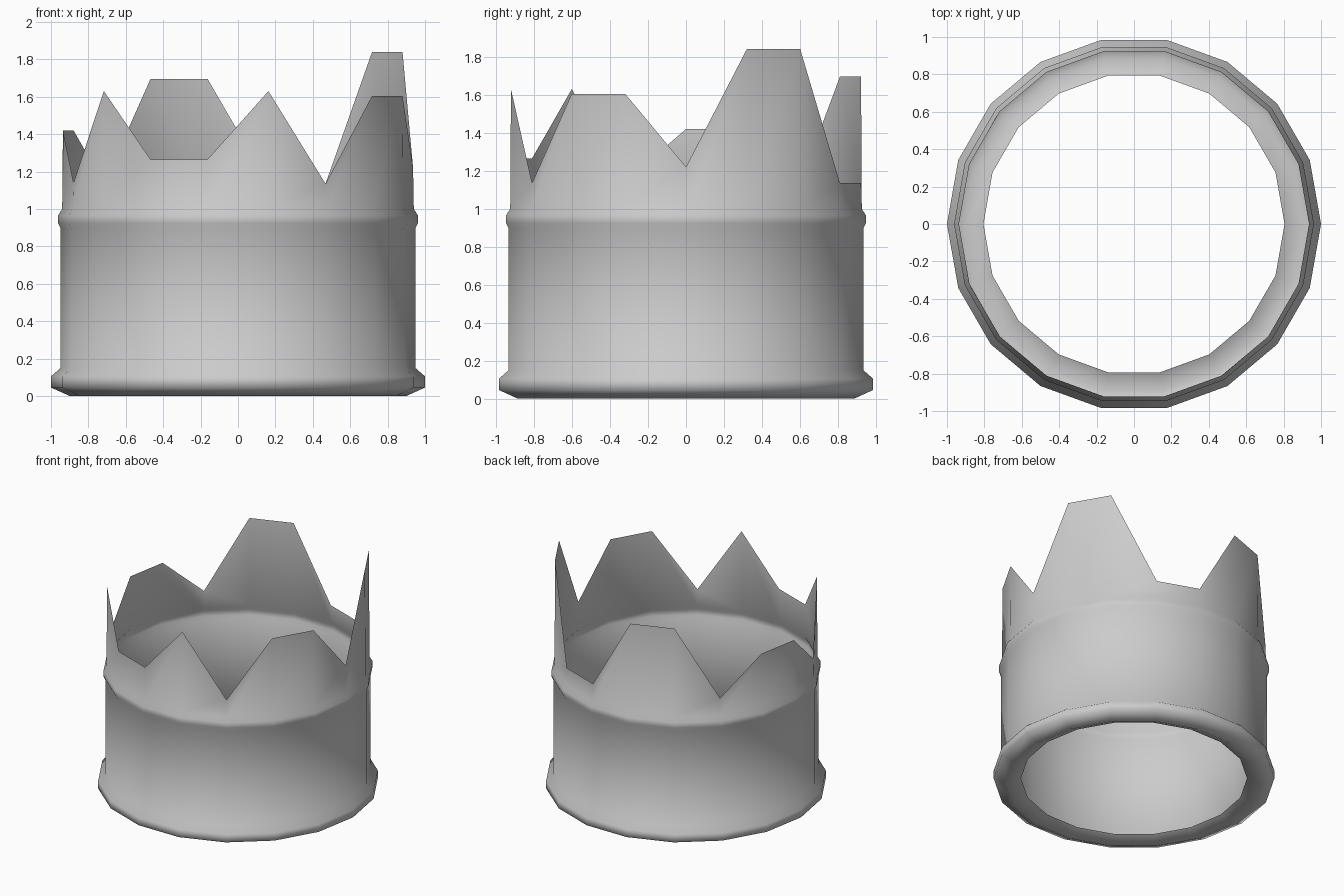
import bpy, bmesh
from math import cos, sin, tau

if "Cube" in bpy.data.objects:
    bpy.data.objects.remove(bpy.data.objects["Cube"])

SIDES = 18

# Profile (radius, height): bottom lip, wall, raised band
PROFILE = [(0.805, 0.045), (0.90, 0.0), (1.0, 0.045), (1.0, 0.105), (0.948, 0.15),
           (0.948, 0.895), (0.962, 0.925), (0.962, 0.965), (0.94, 1.0)]

# Rim heights around the crown, counter-clockwise from +x
RIM = [1.22, 1.84, 1.84, 1.135, 1.135, 1.695, 1.695, 1.135, 1.42,
       1.42, 1.14, 1.63, 1.265, 1.265, 1.63, 1.135, 1.605, 1.605]
RIM_RADIUS = 0.936


def ring(bm, radius, heights):
    return [bm.verts.new((radius * cos(tau * i / SIDES),
                          radius * sin(tau * i / SIDES), z))
            for i, z in enumerate(heights)]


bm = bmesh.new()
rings = [ring(bm, r, [z] * SIDES) for r, z in PROFILE]
# Jagged points
rings.append(ring(bm, RIM_RADIUS, RIM))

# Thin open shell between neighbouring rings
for low, high in zip(rings, rings[1:]):
    for i in range(SIDES):
        j = (i + 1) % SIDES
        bm.faces.new((low[i], low[j], high[j], high[i])).smooth = True

mesh = bpy.data.meshes.new("crown_shell")
bm.to_mesh(mesh)
bm.free()
crown = bpy.data.objects.new("crown_shell", mesh)
bpy.context.collection.objects.link(crown)
